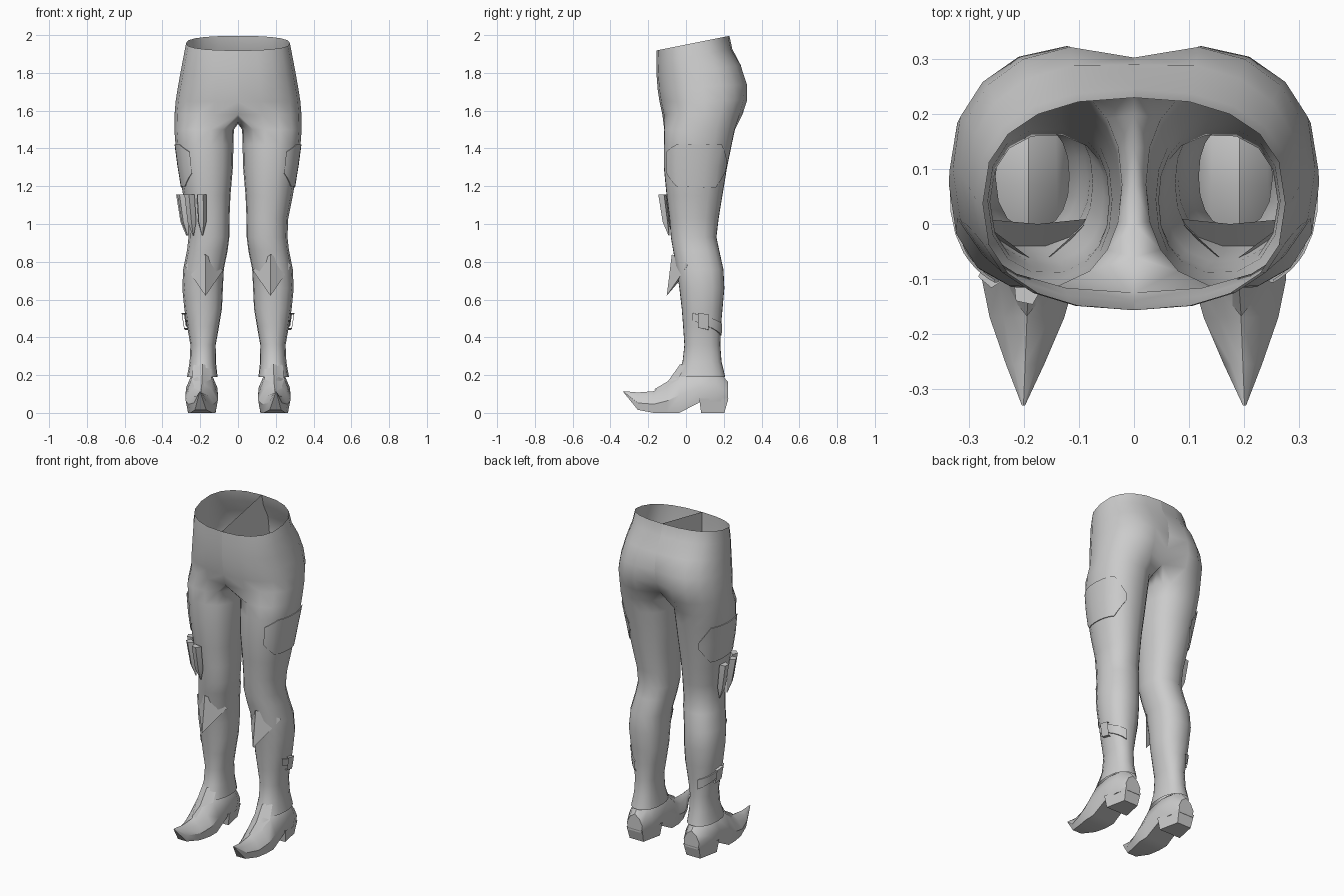
import bpy, bmesh
from math import sin, cos, radians
from mathutils import Vector

cube = bpy.data.objects.get("Cube")
if cube:
    bpy.data.objects.remove(cube)

grey = bpy.data.materials.new("plain_grey")
grey.use_nodes = True
grey.diffuse_color = (0.6, 0.6, 0.6, 1)
grey.node_tree.nodes["Principled BSDF"].inputs["Base Color"].default_value = (0.6, 0.6, 0.6, 1)

OUTER, INNER = 10, 5            # columns round the outside and inside of a leg
COLS = OUTER + 1 + INNER


def finish(name, bm, mirror=True, smooth=40, recalc=True):
    if recalc:
        bmesh.ops.recalc_face_normals(bm, faces=bm.faces[:])
    mesh = bpy.data.meshes.new(name)
    bm.to_mesh(mesh)
    bm.free()
    obj = bpy.data.objects.new(name, mesh)
    bpy.context.collection.objects.link(obj)
    mesh.materials.append(grey)
    if mirror:
        mod = obj.modifiers.new("mirror", 'MIRROR')
        mod.merge_threshold = 0.002
    bpy.ops.object.select_all(action='DESELECT')
    obj.select_set(True)
    bpy.context.view_layer.objects.active = obj
    bpy.ops.object.shade_smooth_by_angle(angle=radians(smooth))
    return obj


def power(v, p):
    return abs(v) ** p * (1 if v >= 0 else -1)


def skin(bm, rows, closed=True):
    """Joins successive rows of points with quads."""
    rows = [[bm.verts.new(p) for p in row] for row in rows]
    for a, b in zip(rows, rows[1:]):
        n = min(len(a), len(b))
        for i in range(n if closed and len(a) == len(b) else n - 1):
            j = (i + 1) % n
            bm.faces.new((a[i], a[j], b[j], b[i]))
    return rows


# Leg outline: height, inner x, outer x, front y, back y
LEG = [(1.50, .022, .337, -.118, .262), (1.42, .024, .331, -.12, .245),
       (1.30, .027, .315, -.12, .22), (1.15, .04, .29, -.105, .195),
       (1.03, .045, .266, -.09, .175), (.93, .046, .262, -.082, .163),
       (.86, .055, .27, -.07, .178), (.76, .075, .29, -.052, .2),
       (.66, .08, .295, -.037, .205), (.55, .085, .284, -.024, .195),
       (.46, .1, .27, -.017, .187), (.36, .118, .252, -.01, .183),
       (.27, .117, .256, -.02, .19), (.19, .108, .27, -.05, .21)]


def leg_point(z, angle, grow=0.0):
    for top, low in zip(LEG, LEG[1:]):
        if z >= low[0]:
            break
    t = (z - low[0]) / (top[0] - low[0])
    xi, xo, yf, yb = (l + (h - l) * t for l, h in zip(low[1:], top[1:]))
    a = radians(angle)
    return Vector(((xi + xo) / 2 + ((xo - xi) / 2 + grow) * power(cos(a), .88),
                   (yf + yb) / 2 + ((yb - yf) / 2 + grow) * power(sin(a), .88), z))


ANGLES = [-126 + 252 * i / OUTER for i in range(OUTER + 1)]
ANGLES += [126 + 108 * (i + 1) / (INNER + 1) for i in range(INNER)]

# Hip outline: height, half width, front y, back y, tilt, rear cleft depth
HIPS = [(1.95, .275, -.156, .23, .2, 0), (1.88, .288, -.157, .245, .19, 0),
        (1.80, .303, -.155, .30, .14, .01), (1.72, .318, -.15, .338, .06, .035),
        (1.65, .33, -.14, .342, .02, .055), (1.58, .336, -.125, .318, 0, .07)]
CROTCH = [(.2, 1.56), (.14, 1.54), (.07, 1.53), (0, 1.54), (-.06, 1.56)]


def hip_row(z, w, yf, yb, tilt, cleft):
    row = []
    for i in range(OUTER + 1):
        a = radians(-90 + 180 * i / OUTER)
        x = w * power(cos(a), .85) if 0 < i < OUTER else 0
        y = (yf + yb) / 2 + (yb - yf) / 2 * power(sin(a), .8)
        if i > OUTER / 2:
            y -= cleft * max(0, 1 - x / .17) ** 1.5
        row.append((x, y, z + tilt * y))
    return row


# Trousers: open hips that divide into two hollow legs
rows = [hip_row(*h) for h in HIPS]
rows[-1] += [(0, y, z) for y, z in CROTCH]
rows += [[leg_point(l[0], a) for a in ANGLES] for l in LEG]
bm = bmesh.new()
skin(bm, rows)
finish("trousers", bm, smooth=60)

# Boot foot: y, half width, underside, top
FOOT = [(-.33, .003, .108, .115), (-.255, .035, .016, .108), (-.17, .068, 0, .115),
        (-.1, .085, 0, .16), (-.035, .086, 0, .235), (.07, .083, .055, .25),
        (.16, .08, .06, .235), (.222, .052, .06, .165)]
bm = bmesh.new()
sections = []
for y, w, low, top in FOOT:
    h = top - low
    side = [(.85, 0), (1, .4), (.62, .78)]
    pts = [(s, f) for s, f in side] + [(0, 1)] + [(-s, f) for s, f in reversed(side)]
    sections.append([(.192 + s * w - .04 * min(0, y + .1), y, low + f * h) for s, f in pts])
loops = skin(bm, sections)
bm.faces.new(loops[0])
bm.faces.new(loops[-1])
finish("boot_foot", bm, smooth=35)

# Heel block, narrowing towards the ground
bm = bmesh.new()
heel = [[(.192 + s * w, y, z) for s, y in ((-1, f), (1, f), (.65, b), (-.65, b))]
        for z, w, f, b in ((.075, .082, .07, .224), (0, .072, .08, .203))]
loops = skin(bm, heel)
bm.faces.new(loops[1])
finish("boot_heel", bm, smooth=20)

# Instep flap over the boot
bm = bmesh.new()
skin(bm, [[(.125, -.08, .1), (.195, -.168, .125), (.265, -.08, .1)],
          [(.14, -.04, .18), (.19, -.095, .168), (.245, -.04, .18)],
          [(.14, 0, .26), (.188, -.033, .255), (.235, 0, .26)]], closed=False)
finish("boot_flap", bm)

# Pointed knee guard that stands off the shin
bm = bmesh.new()
peak, tip = (.172, -.075, .84), (.172, -.102, .62)
inside, outside, root = (.078, .01, .755), (.286, .01, .785), (.175, .0, .74)
v = [bm.verts.new(p) for p in (peak, inside, tip, outside, root)]
for f in ((0, 1, 2), (0, 2, 3), (1, 4, 2), (4, 3, 2)):
    bm.faces.new([v[i] for i in f])
finish("knee_guard", bm, smooth=30)


def wrap(name, corners, grow, steps=6):
    """Thin panel on the outside of each leg; corners are (angle, bottom, top)."""
    bm = bmesh.new()
    out = []
    for (a0, l0, h0), (a1, l1, h1) in zip(corners, corners[1:]):
        for k in range(steps):
            t = k / steps
            out.append((a0 + (a1 - a0) * t, l0 + (l1 - l0) * t, h0 + (h1 - h0) * t))
    out.append(corners[-1])
    skin(bm, [[leg_point(l, a), leg_point(l, a, grow), leg_point((l + h) / 2, a, grow),
               leg_point(h, a, grow), leg_point(h, a)] for a, l, h in out], closed=False)
    finish(name, bm, smooth=35)


wrap("thigh_panel", [(-62, 1.27, 1.38), (-35, 1.2, 1.42), (40, 1.19, 1.42), (68, 1.28, 1.32)], .005)
wrap("shin_strap", [(-25, .49, .53), (75, .41, .47)], .007)
wrap("shin_buckle", [(-8, .45, .53), (14, .44, .52)], .018, 2)

# Row of pointed darts on the right thigh
bm = bmesh.new()
for angle in (-78, -50, -22, 6):
    base = leg_point(1.08, angle, .012)
    a = radians(angle)
    out, along = Vector((cos(a), sin(a), 0)), Vector((-sin(a), cos(a), 0))
    dart = []
    for z, lean, size in ((1.155, .018, .026), (1.01, -.002, .022), (.94, -.015, .003)):
        c = Vector((base.x, base.y, z)) + out * lean
        ring = [c + along * (size * s) + out * (size * .8 * t)
                for s, t in ((-1, -.6), (-.6, 1), (.6, 1), (1, -.6))]
        dart.append([(-p.x, p.y, p.z) for p in ring])
    loops = skin(bm, dart)
    bm.faces.new(loops[0])
    bm.faces.new(loops[-1])
finish("thigh_darts", bm, mirror=False, smooth=20)
